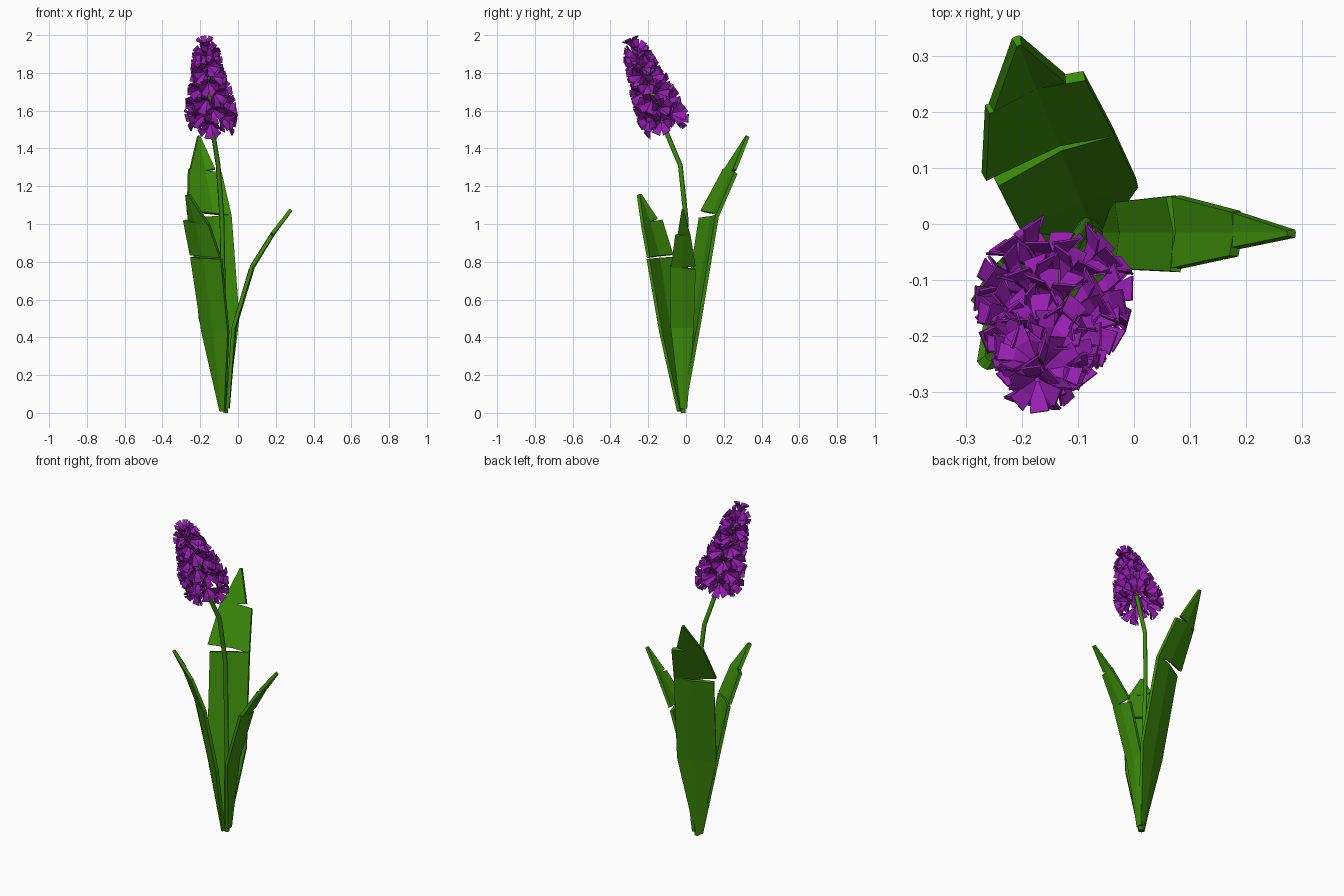
import bpy, math, random
from mathutils import Vector, Matrix

if "Cube" in bpy.data.objects:
    bpy.data.objects.remove(bpy.data.objects["Cube"])

random.seed(4)


def material(name, rgb):
    m = bpy.data.materials.new(name)
    m.diffuse_color = (*rgb, 1)
    m.use_nodes = True
    m.node_tree.nodes["Principled BSDF"].inputs["Base Color"].default_value = m.diffuse_color
    return m


GREEN = material("leaf_green", (0.045, 0.26, 0.003))
PURPLE = material("petal_purple", (0.31, 0.013, 0.45))


def add_mesh(name, verts, faces, mat, thickness):
    me = bpy.data.meshes.new(name)
    me.from_pydata(verts, [], faces)
    me.materials.append(mat)
    ob = bpy.data.objects.new(name, me)
    bpy.context.collection.objects.link(ob)
    s = ob.modifiers.new("thickness", "SOLIDIFY")
    s.thickness = thickness
    s.offset = 0
    return ob


def leaf(name, base, out, blades, fold=0.014):
    """Blades are torn pieces; rows: outward, height, half widths, edge tilt."""
    o = Vector((*out, 0)).normalized()
    lat = Vector((o.y, -o.x, 0))
    verts, faces = [], []
    for blade in blades:
        for i, (r, z, wn, wp, tilt) in enumerate(blade):
            f = fold * min(1, (wn + wp) / 0.15)
            for w, k in ((-wn, -1), (0, 0), (wp, 1)):
                p = Vector((*base, z + tilt * k))
                p += o * (r + 0.4 * tilt * k + (f if k == 0 else 0)) + lat * w
                verts.append(p)
            if i:
                n = len(verts)
                faces += [(n - 6, n - 5, n - 2, n - 3), (n - 5, n - 4, n - 1, n - 2)]
    add_mesh(name, verts, faces, GREEN, 0.019)


# Three leaves, each torn from one edge at the joints between blades
leaf("back_leaf", (-0.07, -0.02), (-0.37, 0.93), [
    [(0, 0.01, .015, .015, 0), (.06, .5, .12, .105, 0), (.157, 1.04, .128, .1, .008)],
    [(.165, 1.055, .145, .1, -.012), (.275, 1.28, .095, .088, -.01)],
    [(.275, 1.28, .095, .055, .01), (.372, 1.465, .006, .006, 0)]])
leaf("front_left_leaf", (-0.08, -0.03), (-0.65, -0.76), [
    [(0, 0.01, .015, .015, 0), (.06, .43, .09, .09, 0), (.137, .82, .105, .1, .005)],
    [(.14, .83, .1, .1, .008), (.205, 1.01, .075, .09, .01)],
    [(.205, 1.01, .075, .055, .015), (.285, 1.155, .01, .01, 0)]])
leaf("right_leaf", (-0.055, -0.015), (1, 0), [
    [(0, 0.025, .02, .015, 0), (.03, .45, .055, .065, 0), (.125, .77, .065, .07, .01)],
    [(.128, .775, .065, .065, -.005), (.235, .945, .037, .042, -.005)],
    [(.235, .945, .037, .028, .005), (.335, 1.075, .004, .008, 0)]], 0.01)

# Bent stem
cu = bpy.data.curves.new("stem", "CURVE")
cu.dimensions = "3D"
cu.bevel_depth = 0.013
cu.bevel_resolution = 1
cu.use_fill_caps = True
path = [(-.065, -.015, .0), (-.075, -.005, .5), (-.085, 0, 1.03), (-.105, -.03, 1.31),
        (-.135, -.11, 1.5), (-.165, -.24, 1.88)]
sp = cu.splines.new("POLY")
sp.points.add(len(path) - 1)
for pt, co in zip(sp.points, path):
    pt.co = (*co, 1)
cu.materials.append(GREEN)
bpy.context.collection.objects.link(bpy.data.objects.new("stem", cu))

# Flower head: spiral of six-petalled bell florets along a leaning axis
A, B = Vector((-.138, -.112, 1.53)), Vector((-.172, -.275, 1.93))
axis = (B - A).normalized()
to_axis = axis.to_track_quat("Z", "Y").to_matrix()
verts, faces = [], []


def floret(centre, direction, size):
    rot = direction.to_track_quat("Z", "Y").to_matrix()
    spin = random.uniform(0, 1)
    for k in range(6):
        a = spin + k * math.pi / 3
        n = len(verts)
        # petal: narrow throat, flared to a wide blunt tip
        for rad, h, w in ((.12, -.8, .08), (.5, -.1, .28), (.95, .25, .38)):
            for s in (-1, 1):
                p = Matrix.Rotation(a, 3, "Z") @ Vector((rad, s * w, h))
                verts.append(centre + rot @ p * size)
        faces.extend([(n, n + 1, n + 3, n + 2), (n + 2, n + 3, n + 5, n + 4)])


COUNT = 38
for i in range(COUNT):
    t = (i + 0.5) / COUNT
    u = t ** 1.2
    ang = i * 2.39996
    radius = (0.113 - 0.07 * u) * random.uniform(0.93, 1.06)
    lift = -0.25 + 0.9 * u ** 3
    side = to_axis @ Vector((math.cos(ang), math.sin(ang), 0))
    floret(A.lerp(B, u) + side * radius, (side + axis * lift).normalized(),
           0.062 - 0.012 * u)
floret(B + axis * 0.042, axis, 0.046)
add_mesh("flower_head", verts, faces, PURPLE, 0.004)
